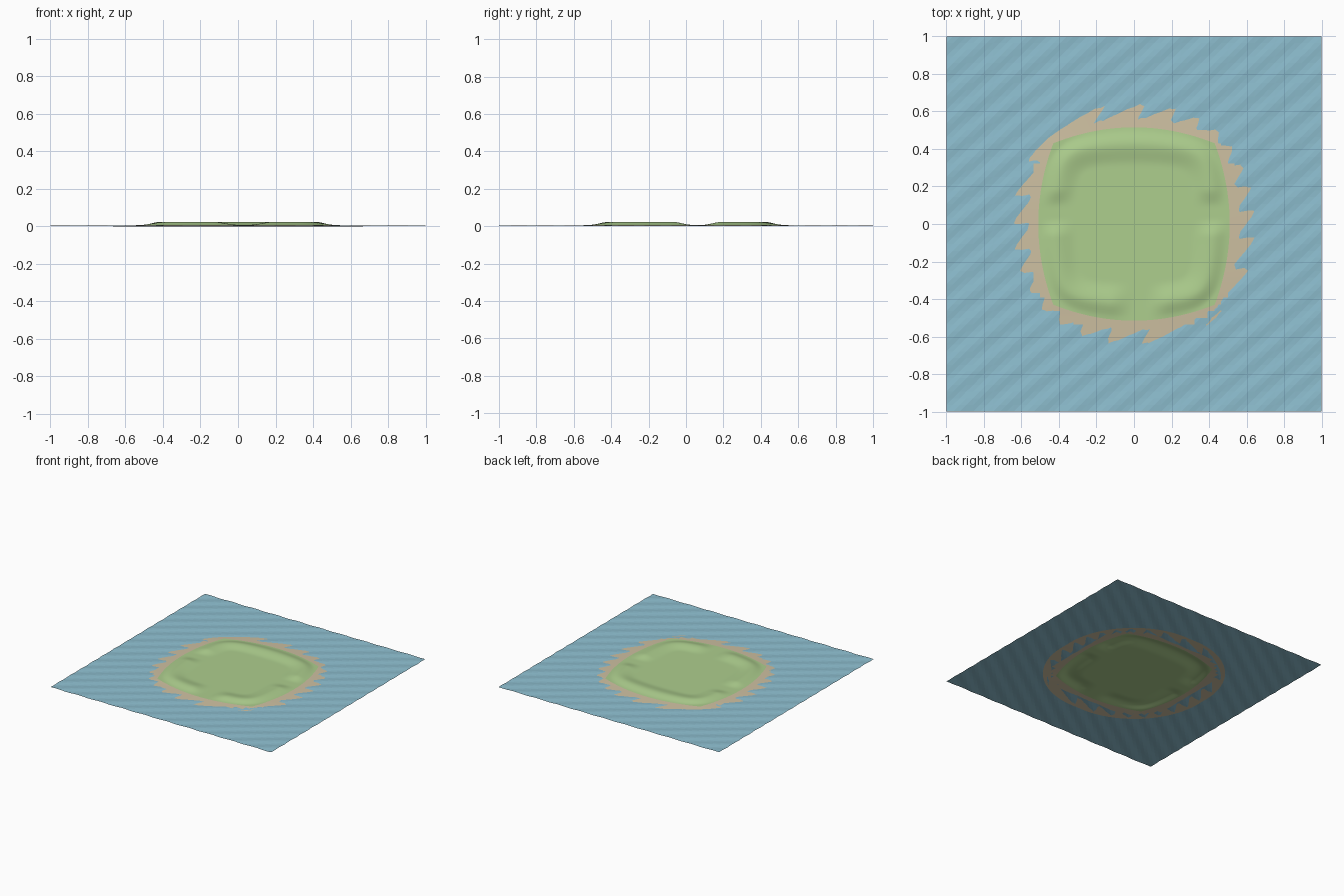
import bpy
import math

old = bpy.data.objects.get("Cube")
if old:
    bpy.data.objects.remove(old, do_unlink=True)


def material(name, rgb):
    m = bpy.data.materials.new(name)
    m.use_nodes = True
    colour = (*rgb, 1)
    m.diffuse_color = colour
    m.node_tree.nodes["Principled BSDF"].inputs["Base Color"].default_value = colour
    return m


def sheet(name, mat, nu, nv, point, keep=lambda x, y: True, smooth=True):
    """Grid surface: point(u, v) with u and v from 0 to 1."""
    verts = [point(i / nu, j / nv) for j in range(nv + 1) for i in range(nu + 1)]
    faces = []
    for j in range(nv):
        for i in range(nu):
            a = j * (nu + 1) + i
            quad = (a, a + 1, a + nu + 2, a + nu + 1)
            cx = sum(verts[k][0] for k in quad) / 4
            cy = sum(verts[k][1] for k in quad) / 4
            if keep(cx, cy):
                faces += [(quad[0], quad[1], quad[2]), (quad[0], quad[2], quad[3])]
    mesh = bpy.data.meshes.new(name)
    mesh.from_pydata(verts, [], faces)
    mesh.materials.append(mat)
    obj = bpy.data.objects.new(name, mesh)
    bpy.context.collection.objects.link(obj)
    # Drop points left over inside the hole
    used = {k for f in faces for k in f}
    import bmesh
    bm = bmesh.new()
    bm.from_mesh(mesh)
    bmesh.ops.delete(bm, geom=[v for v in bm.verts if v.index not in used], context="VERTS")
    bmesh.ops.remove_doubles(bm, verts=bm.verts, dist=1e-5)
    bm.to_mesh(mesh)
    bm.free()
    for p in mesh.polygons:
        p.use_smooth = smooth
    return obj


def step(a, b, t):
    t = min(max((t - a) / (b - a), 0), 1)
    return t * t * (3 - 2 * t)


def island(u, v):
    """Square with bulging sides; u and v from -1 to 1 on the grass."""
    return u * (0.43 + 0.08 * (1 - v * v)), v * (0.43 + 0.085 * (1 - u * u))


water = material("water blue", (0.27, 0.52, 0.63))
sand = material("sand beige", (0.62, 0.53, 0.36))
grass = material("grass green", (0.42, 0.62, 0.27))


# Sea: rippled faceted sheet, open beneath the island
def sea_point(u, v):
    x, y = 2 * u - 1, 2 * v - 1
    wave = math.sin(2 * math.pi * (5 * x - 7 * y))
    return x, y, 0.003 + 0.002 * wave


sheet("sea", water, 56, 56, sea_point,
      lambda x, y: (abs(x) / 0.54) ** 3.6 + (abs(y) / 0.54) ** 3.6 > 1, smooth=False)


# Beach: ring sloping from the grass down under the waves
def beach_point(u, v):
    a = 2 * math.pi * u
    c, s = math.cos(a), math.sin(a)
    m = max(abs(c), abs(s))
    x, y = island(c / m, s / m)
    r = math.hypot(x, y)
    outer = 0.665 + 0.02 * abs(math.sin(2 * a))
    rim = r * 0.97
    d = rim + (outer - rim) * v
    return x / r * d, y / r * d, 0.0075 * (1 - v)


sheet("beach", sand, 96, 6, beach_point)


# Grass: low basin with a raised rim, gaps at the front and both sides
def grass_point(u, v):
    u, v = 2 * u - 1, 2 * v - 1
    x, y = island(u, v)
    m = (u ** 8 + v ** 8) ** 0.125
    rim = step(0.6, 0.82, m) * (1 - step(0.82, 1.0, m))
    side_gap = step(0.03, 0.13, abs(y - 0.06)) if abs(u) > abs(v) else 1
    front_gap = step(0.03, 0.16, abs(x - 0.03)) if v < -abs(u) else 1
    return x, y, 0.0075 + 0.0155 * rim * side_gap * front_gap


sheet("grass", grass, 64, 64, grass_point)
